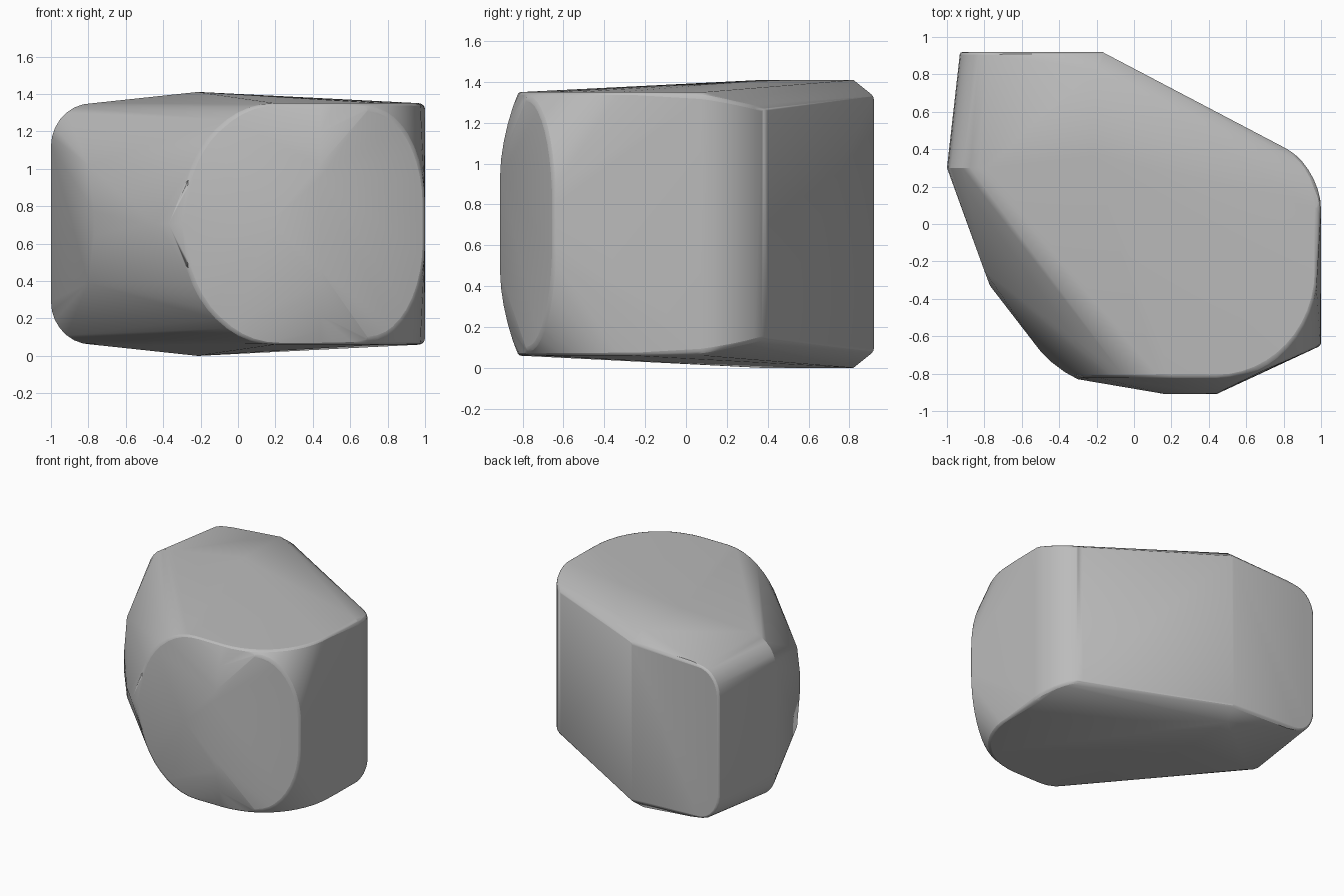
import bpy
import bmesh
import math
from mathutils import Vector

HEIGHT = 1.41
MIDDLE = HEIGHT / 2
ROOF = 1.35

cube = bpy.data.objects.get("Cube")
if cube:
    bpy.data.objects.remove(cube, do_unlink=True)


def make_material(name, colour):
    material = bpy.data.materials.new(name)
    material.use_nodes = True
    material.diffuse_color = colour
    shader = material.node_tree.nodes["Principled BSDF"]
    shader.inputs["Base Color"].default_value = colour
    return material


def rounded_corner(start, corner, end, steps=7):
    """Points along a quarter round from start to end, bulging to corner."""
    start, corner, end = Vector(start), Vector(corner), Vector(end)
    points = []
    for step in range(steps + 1):
        angle = step / steps * math.pi / 2
        points.append(corner + (start - corner) * (1 - math.sin(angle))
                      + (end - corner) * (1 - math.cos(angle)))
    return points


def mirrored_hull(points):
    """Convex solid from the upper-half points and their mirror image."""
    bm = bmesh.new()
    for p in points:
        bm.verts.new(p)
        bm.verts.new((p[0], p[1], HEIGHT - p[2]))
    bmesh.ops.remove_doubles(bm, verts=bm.verts, dist=0.004)
    result = bmesh.ops.convex_hull(bm, input=bm.verts)
    unused = [g for g in result["geom_interior"] if isinstance(g, bmesh.types.BMVert)]
    bmesh.ops.delete(bm, geom=list(set(unused)), context="VERTS")
    bmesh.ops.dissolve_limit(bm, angle_limit=math.radians(1.5),
                             verts=bm.verts, edges=bm.edges)
    bmesh.ops.recalc_face_normals(bm, faces=bm.faces)
    return bm


outline = []

# Roof ridge, running towards the back
outline += [(-0.22, 0.37, HEIGHT), (-0.2, 0.82, HEIGHT)]

# Back wall with its rounded corner
outline += rounded_corner((-0.93, 0.92, 1.1), (-0.93, 0.92, 1.31), (-0.75, 0.92, 1.31))
outline += [(-0.17, 0.92, 1.33)]

# Left-hand shoulder in plan, rounded over towards the roof
outline += rounded_corner((-1, 0.3, 1.12), (-1, 0.3, ROOF), (-0.78, 0.3, ROOF))

# Rounded upright corner between the diagonal back wall and the side wall
outline += rounded_corner((0.82, 0.4, 1.26), (1, 0.3, 1.3), (1, 0.08, 1.33))
outline += [(0.98, 0.08, ROOF)]

# Blunt diagonal front corner
outline += [(-0.8, -0.25, 1.02), (-0.77, -0.33, 0.77)]
outline += rounded_corner((-0.5, -0.68, MIDDLE), (-0.42, -0.78, MIDDLE), (-0.3, -0.83, MIDDLE), 3)

# Round rim of the front face
outline += rounded_corner((-0.3, -0.82, MIDDLE), (-0.3, -0.82, ROOF), (0.2, -0.82, ROOF), 12)

# Raised facets of the front face
outline += [(0.17, -0.91, MIDDLE)]
outline += rounded_corner((0.44, -0.91, 0.95), (0.44, -0.91, 1.15), (0.44, -0.82, ROOF), 5)
outline += rounded_corner((1, -0.65, 0.8), (1, -0.65, 1.32), (0.7, -0.78, 1.32), 10)

# Rounded front corner of the roof
outline += rounded_corner((0.44, -0.82, ROOF), (0.98, -0.82, ROOF), (0.98, -0.25, ROOF), 12)

bm = mirrored_hull(outline)
mesh = bpy.data.meshes.new("boulder")
bm.to_mesh(mesh)
bm.free()
boulder = bpy.data.objects.new("boulder", mesh)
bpy.context.collection.objects.link(boulder)
mesh.materials.append(make_material("stone grey", (0.5, 0.5, 0.5, 1)))

# Softened edges and smooth shading
bevel = boulder.modifiers.new("soft edges", "BEVEL")
bevel.width = 0.015
bevel.segments = 2
bevel.limit_method = "ANGLE"
bevel.angle_limit = math.radians(35)

bpy.context.view_layer.objects.active = boulder
boulder.select_set(True)
bpy.ops.object.shade_smooth_by_angle(angle=math.radians(28))
